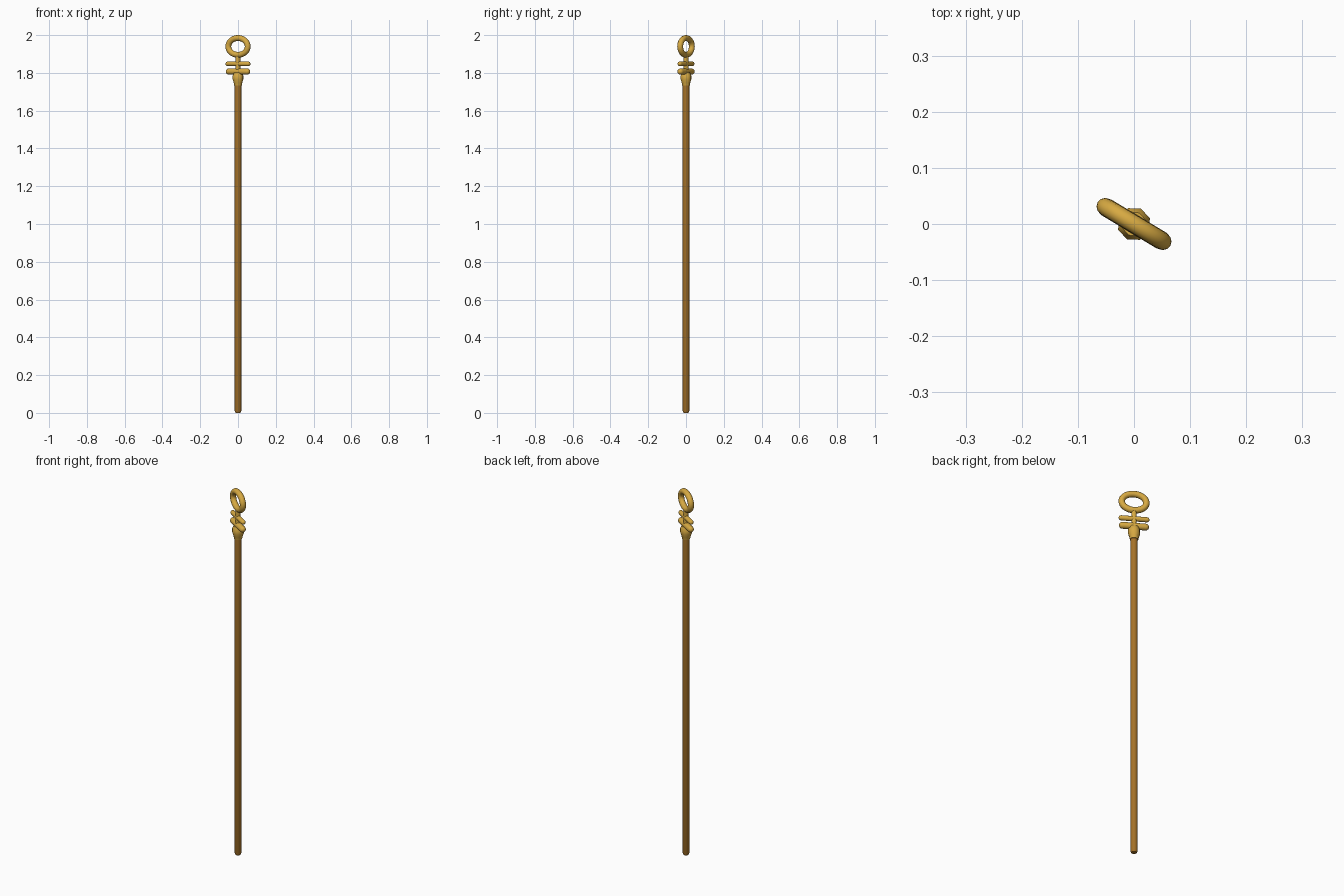
import bpy, bmesh, math
from mathutils import Vector, Matrix

if "Cube" in bpy.data.objects:
    bpy.data.objects.remove(bpy.data.objects["Cube"])

YAW = math.radians(-31)            # ornament plane direction


def material(name, col):
    m = bpy.data.materials.new(name)
    m.diffuse_color = (*col, 1)
    m.use_nodes = True
    m.node_tree.nodes["Principled BSDF"].inputs["Base Color"].default_value = m.diffuse_color
    return m


GOLD = material("gold", (0.68, 0.40, 0.055))
BRONZE = material("dark bronze", (0.38, 0.17, 0.022))


def finish(name, bm, mat, angle=40):
    bmesh.ops.recalc_face_normals(bm, faces=bm.faces)
    me = bpy.data.meshes.new(name)
    bm.to_mesh(me)
    bm.free()
    me.materials.append(mat)
    ob = bpy.data.objects.new(name, me)
    bpy.context.collection.objects.link(ob)
    bpy.ops.object.select_all(action='DESELECT')
    ob.select_set(True)
    bpy.context.view_layer.objects.active = ob
    bpy.ops.object.shade_smooth_by_angle(angle=math.radians(angle))
    return ob


def lathe(name, profile, sides, mat, start=0.0, matrix=Matrix(), angle=40):
    """Stack of rings (radius, height), capped at both ends."""
    bm = bmesh.new()
    rings = [[bm.verts.new(matrix @ Vector((r * math.cos(start + i * math.tau / sides),
                                            r * math.sin(start + i * math.tau / sides), z)))
              for i in range(sides)] for r, z in profile]
    for a, b in zip(rings, rings[1:]):
        for i in range(sides):
            j = (i + 1) % sides
            bm.faces.new((a[i], a[j], b[j], b[i]))
    bm.faces.new(rings[0])
    bm.faces.new(rings[-1])
    return finish(name, bm, mat, angle)


# Shaft with bevelled foot
lathe("shaft", [(0.013, 0), (0.0175, 0.01), (0.0175, 1.75)], 12, BRONZE)

# Eight-sided collar, smooth around
lathe("collar", [(0.021, 1.733), (0.024, 1.748), (0.030, 1.765), (0.030, 1.785), (0.022, 1.802)],
      8, GOLD, math.radians(20), angle=50)

# Stem between collar and ring
lathe("stem", [(0.0125, 1.795), (0.0125, 1.893)], 12, GOLD)

# Rounded cross bars
turn = Matrix.Rotation(YAW, 4, 'Z') @ Matrix.Rotation(math.pi / 2, 4, 'Y')
for name, z, r, half in (("upper_bar", 1.848, 0.0125, 0.075), ("lower_bar", 1.807, 0.0165, 0.073)):
    end = [(r * math.sin(t), half - r + r * math.cos(t)) for t in (0.25, 0.7, 1.15, math.pi / 2)]
    prof = [(a, -h) for a, h in end] + end[::-1]
    lathe(name, prof, 16, GOLD, matrix=Matrix.Translation((0, 0, z)) @ turn)

# Oval ring
bm = bmesh.new()
N, M, A, B, R = 40, 12, 0.060, 0.0445, 0.0155
rot = Matrix.Translation((0, 0, 1.940)) @ Matrix.Rotation(YAW, 4, 'Z')
loops = []
for i in range(N):
    t = i * math.tau / N
    n = Vector((B * math.cos(t), 0, A * math.sin(t))).normalized()
    c = Vector((A * math.cos(t), 0, B * math.sin(t)))
    loops.append([bm.verts.new(rot @ (c + R * math.cos(u) * n + Vector((0, R * math.sin(u), 0))))
                  for u in (k * math.tau / M for k in range(M))])
for i in range(N):
    a, b = loops[i], loops[(i + 1) % N]
    for k in range(M):
        l = (k + 1) % M
        bm.faces.new((a[k], b[k], b[l], a[l]))
finish("ring", bm, GOLD)
